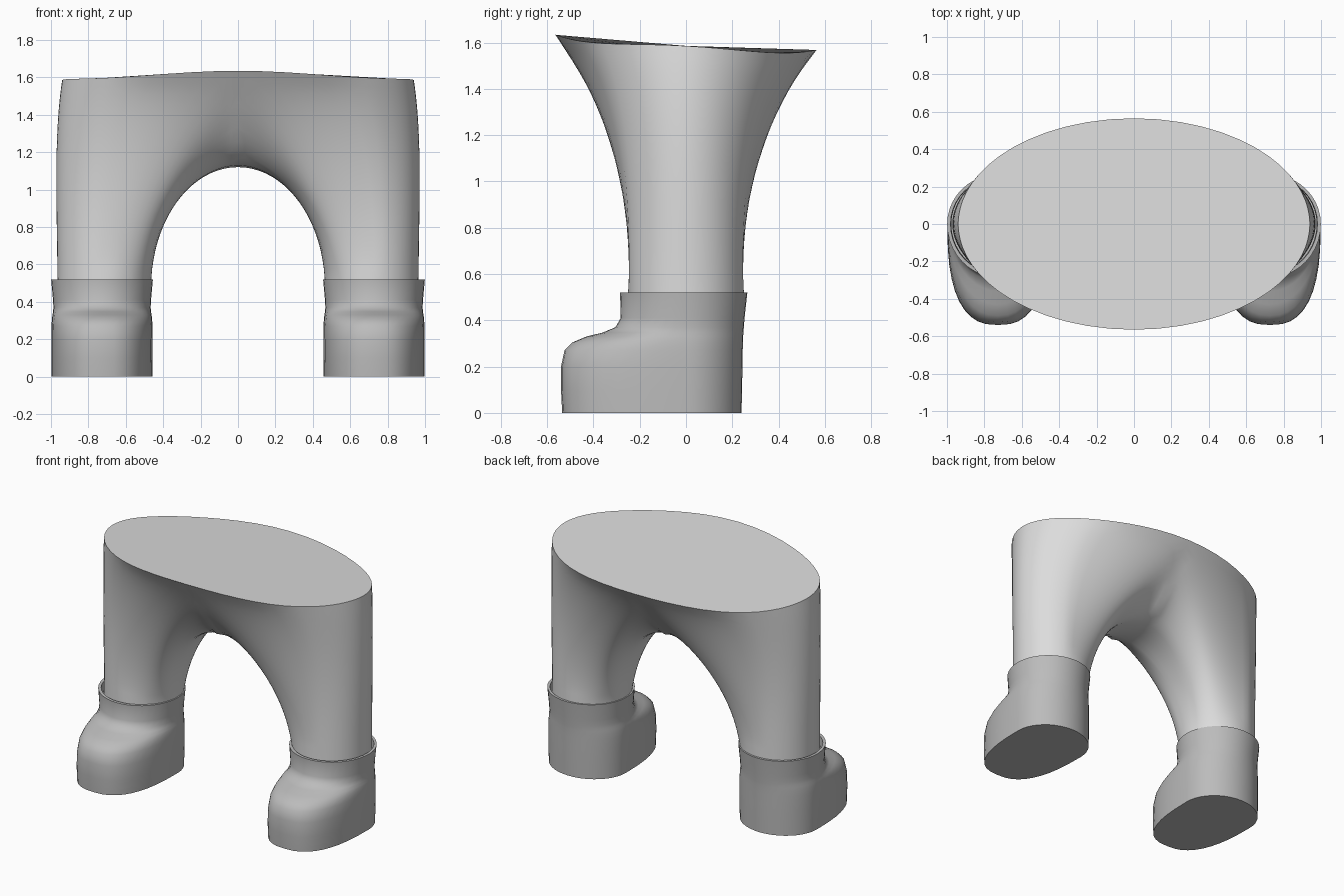
import bpy, bmesh, math
from mathutils import Vector

if "Cube" in bpy.data.objects:
    bpy.data.objects.remove(bpy.data.objects["Cube"])


def material(name, v):
    m = bpy.data.materials.new(name)
    m.diffuse_color = (v, v, v, 1)
    m.use_nodes = True
    m.node_tree.nodes["Principled BSDF"].inputs["Base Color"].default_value = m.diffuse_color
    return m


def finish(bm, name, mat, angle):
    bmesh.ops.remove_doubles(bm, verts=bm.verts[:], dist=1e-4)
    bmesh.ops.recalc_face_normals(bm, faces=bm.faces[:])
    me = bpy.data.meshes.new(name)
    bm.to_mesh(me)
    bm.free()
    me.materials.append(mat)
    ob = bpy.data.objects.new(name, me)
    bpy.context.collection.objects.link(ob)
    bpy.ops.object.select_all(action='DESELECT')
    ob.select_set(True)
    bpy.context.view_layer.objects.active = ob
    bpy.ops.object.shade_smooth_by_angle(angle=math.radians(angle))
    return ob


def skin(bm, rows):
    """Closed rings of vertices joined by quads."""
    n = len(rows[0])
    for a, b in zip(rows, rows[1:]):
        for i in range(n):
            j = (i + 1) % n
            bm.faces.new((a[i], a[j], b[j], b[i]))


cloth = material("trouser grey", 0.72)
leather = material("boot grey", 0.50)

# Trousers: each leg ring flows up into half the waist ellipse plus the crotch line at x = 0
CROTCH = [(0, 1.12), (.12, 1.13), (.23, 1.165), (.32, 1.25),
          (.425, 1.40), (.49, 1.50), (.565, 1.602)]
SPLIT = math.radians(125)


def crotch_point(s):
    t = s * (len(CROTCH) - 1)
    i = min(int(t), len(CROTCH) - 2)
    f = t - i
    return [CROTCH[i][k] * (1 - f) + CROTCH[i + 1][k] * f for k in (0, 1)]


def leg_column(theta, steps=20):
    side = 1 if theta >= 0 else -1
    a = abs(theta)
    start = Vector((.715 + .25 * math.cos(a), side * .25 * math.sin(a), .47))
    if a <= SPLIT + 1e-6:
        phi = math.pi / 2 * min(1, a / SPLIT) ** 1.4
        c, s = math.cos(phi), math.sin(phi)
        end = Vector((.94 * c if c > 1e-6 else 0, side * .565 * s,
                      1.585 + .017 * s**6 - .04 * (s * c)**2))
        t1 = Vector((-.15 - .55 * s * s, side * .68 * s, .95))
    else:
        s = (math.pi - a) / (math.pi - SPLIT)
        y, z = crotch_point(s)
        end = Vector((0, side * y, z))
        t1 = Vector((-.76 + .06 * s, side * .68 * s * s, .95 * s * s))
    end.z -= .058 * end.y * (end.z - 1.12) / .48
    t0 = Vector((0, 0, 1.1))
    pts = []
    for k in range(steps + 1):
        t = k / steps
        pts.append(start * (2*t**3 - 3*t*t + 1) + t0 * (t**3 - 2*t*t + t)
                   + end * (3*t*t - 2*t**3) + t1 * (t**3 - t*t))
    return pts


half = [SPLIT * i / 16 for i in range(17)]
half += [SPLIT + (math.pi - SPLIT) * i / 12 for i in range(1, 13)]
angles = half + [-a for a in reversed(half[1:-1])]
columns = [leg_column(a) for a in angles]
bm = bmesh.new()
soft = []
for sx in (1, -1):
    rows = [[bm.verts.new((sx * p.x, p.y, p.z)) for p in ring] for ring in zip(*columns)]
    skin(bm, rows)
    # inner columns next to the corner between waist and crotch line get relaxed
    for row in rows[2:-1]:
        soft += [v for v, a in zip(row, angles) if 85 < math.degrees(abs(a)) < 165]
for _ in range(25):
    bmesh.ops.smooth_vert(bm, verts=soft, factor=.5,
                          use_axis_x=True, use_axis_y=True, use_axis_z=True)
bmesh.ops.remove_doubles(bm, verts=bm.verts[:], dist=1e-4)
# flat cap closing the waist
rim = [e for e in bm.edges if e.is_boundary and e.verts[0].co.z > 1.4]
bmesh.ops.edgeloop_fill(bm, edges=rim)
finish(bm, "trousers", cloth, 50)

# Boots: stacked sections (height, half width, toe reach, heel reach, toe squareness)
BOOT = [(0, .27, .535, .24, 2.6), (.1, .271, .54, .242, 2.6), (.2, .271, .54, .244, 2.55),
        (.27, .27, .525, .245, 2.4), (.305, .268, .49, .246, 2.25), (.33, .265, .43, .247, 2.1),
        (.347, .262, .36, .248, 2), (.37, .26, .305, .25, 2), (.41, .262, .282, .253, 2),
        (.52, .272, .285, .265, 2), (.52, .254, .265, .25, 2), (.46, .25, .26, .248, 2)]


def boot_ring(z, w, toe, heel, n, cx, count=40):
    ring = []
    for i in range(count):
        a = 2 * math.pi * i / count
        c, s = math.cos(a), math.sin(a)
        e = 2 / n if s < 0 else 1
        x = math.copysign(abs(c) ** e, c) * w
        y = heel * s if s >= 0 else -toe * abs(s) ** e
        ring.append((cx + x, y, z))
    return ring


for name, cx in (("right_boot", -.727), ("left_boot", .727)):
    bm = bmesh.new()
    rows = [[bm.verts.new(p) for p in boot_ring(*r, cx)] for r in BOOT]
    skin(bm, rows)
    bm.faces.new(rows[0])
    finish(bm, name, leather, 50)
